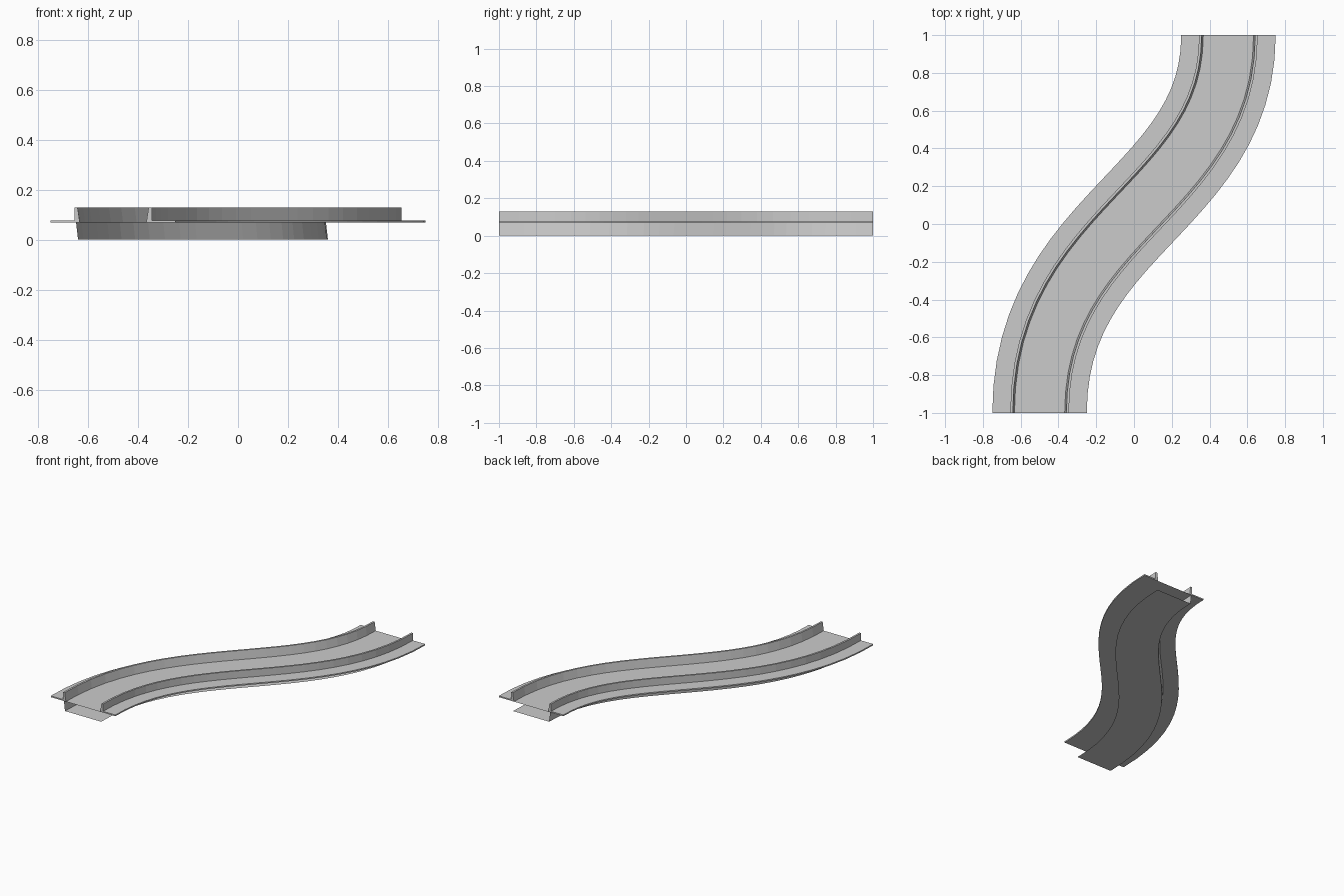
import bpy
import bmesh
from mathutils import Vector
from mathutils.geometry import interpolate_bezier

cube = bpy.data.objects.get("Cube")
if cube:
    bpy.data.objects.remove(cube, do_unlink=True)

# Single concrete colour
concrete = bpy.data.materials.new("concrete_grey")
concrete.use_nodes = True
grey = (0.6, 0.6, 0.6, 1.0)
concrete.diffuse_color = grey
concrete.node_tree.nodes["Principled BSDF"].inputs["Base Color"].default_value = grey

# S-shaped centre line with a sideways direction at each station
STEPS = 24
path = interpolate_bezier(Vector((-0.5, -1, 0)), Vector((-0.5, 0.007, 0)),
                          Vector((0.5, 0.127, 0)), Vector((0.5, 1, 0)), STEPS + 1)
stations = []
for i, point in enumerate(path):
    if i in (0, STEPS):
        tangent = Vector((0, 1, 0))
    else:
        tangent = (path[i + 1] - path[i - 1]).normalized()
    stations.append((point, Vector((tangent.y, -tangent.x, 0))))


def sweep(name, profile, closed=False):
    """Sweep an (offset, height) profile along the centre line."""
    bm = bmesh.new()
    rings = [[bm.verts.new(p + side * off + Vector((0, 0, z))) for off, z in profile]
             for p, side in stations]
    count = len(profile)
    for a, b in zip(rings, rings[1:]):
        for j in range(count if closed else count - 1):
            k = (j + 1) % count
            bm.faces.new((a[j], a[k], b[k], b[j]))
    if closed:
        bm.faces.new(rings[0])
        bm.faces.new(rings[-1][::-1])
        bmesh.ops.recalc_face_normals(bm, faces=bm.faces)
    mesh = bpy.data.meshes.new(name)
    bm.to_mesh(mesh)
    bm.free()
    mesh.materials.append(concrete)
    obj = bpy.data.objects.new(name, mesh)
    bpy.context.collection.objects.link(obj)
    return obj


UNDER, TOP, RAIL = 0.068, 0.077, 0.128

# Thin outer ledges with upright barriers, one per side
ledge = [(0.25, UNDER), (0.25, TOP), (0.155, TOP), (0.155, RAIL),
         (0.142, RAIL), (0.133, UNDER)]
for name, s in (("left_barrier", 1), ("right_barrier", -1)):
    sweep(name, [(s * off, z) for off, z in ledge], closed=True)

# Road surface between the barriers
sweep("road_deck", [(-0.133, UNDER), (0.133, UNDER)])

# Underside: one sloping side wall and the bottom sheet
sweep("girder_shell", [(0.14, 0), (-0.14, 0), (-0.148, UNDER)])
